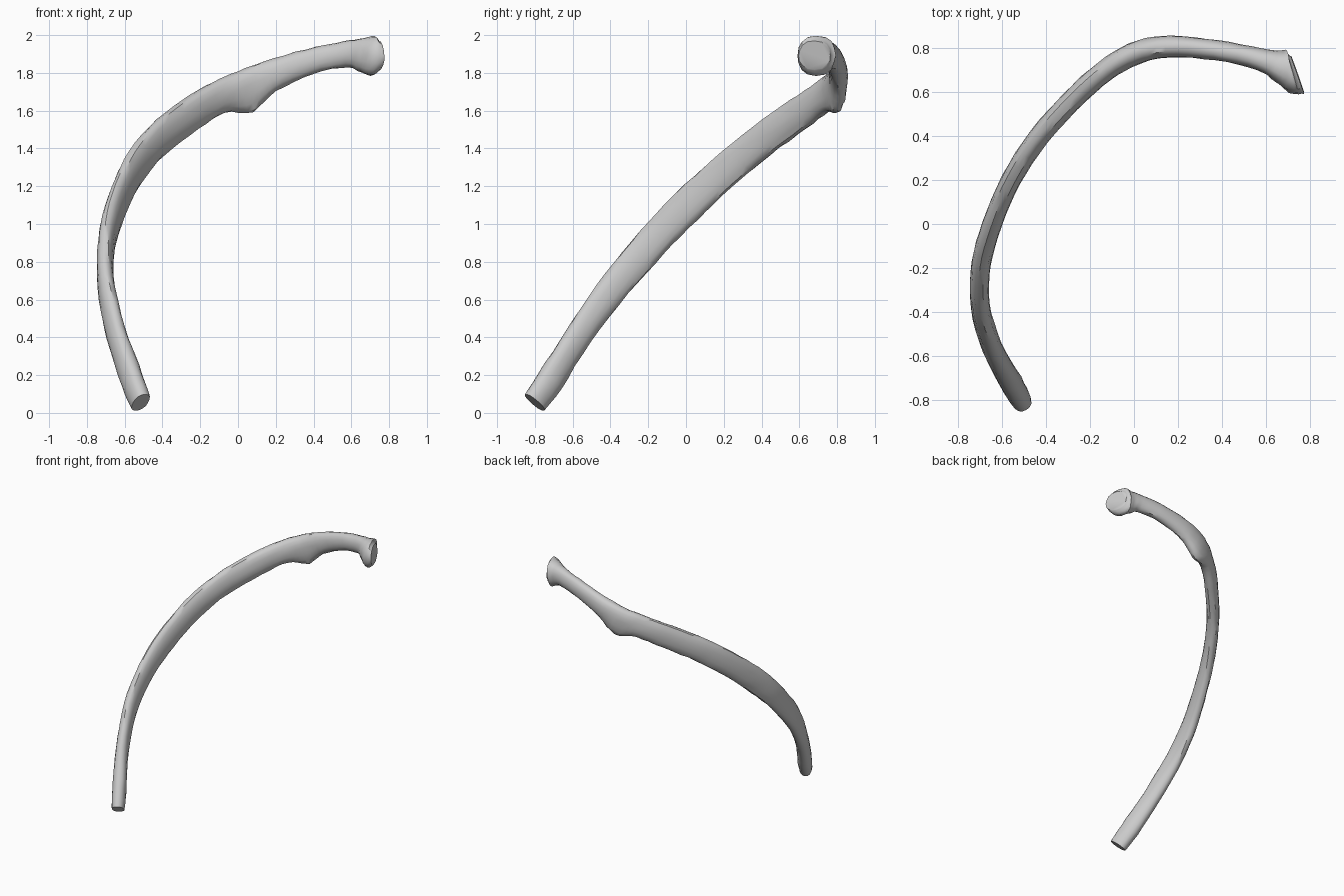
import bpy, bmesh, math, random
from mathutils import Vector, Matrix

cube = bpy.data.objects.get("Cube")
if cube:
    bpy.data.objects.remove(cube, do_unlink=True)

random.seed(4)
SIDES, STEPS = 16, 4

# Stations: x, y, z, half thickness, upper half width, lower half width, yaw
STATIONS = [
    (-.515, -.80, .055, .046, .070, .070, 0),
    (-.56, -.72, .17, .053, .075, .075, 0),
    (-.645, -.56, .42, .047, .073, .073, 0),
    (-.70, -.37, .68, .044, .082, .082, 0),
    (-.695, -.18, .90, .044, .088, .088, 0),
    (-.645, 0, 1.09, .045, .092, .092, 0),
    (-.56, .20, 1.275, .045, .092, .092, 0),
    (-.43, .40, 1.44, .047, .092, .092, 0),
    (-.25, .595, 1.58, .049, .092, .092, 0),
    (-.10, .72, 1.67, .050, .090, .090, 0),
    (.03, .785, 1.73, .052, .085, .145, 0),
    (.17, .807, 1.785, .050, .082, .088, 0),
    (.38, .79, 1.86, .046, .068, .068, 0),
    (.57, .75, 1.90, .050, .068, .070, 5),
    (.655, .717, 1.90, .072, .085, .095, 18),
    (.71, .690, 1.893, .102, .105, .108, 33),
    (.745, .680, 1.893, .090, .075, .075, 33),
]


def catmull(a, b, c, d, t):
    return [0.5 * (2 * q + (r - p) * t + (2 * p - 5 * q + 4 * r - s) * t * t
                   + (3 * q - p - 3 * r + s) * t ** 3)
            for p, q, r, s in zip(a, b, c, d)]


def resample(rows):
    last = len(rows) - 1
    out = []
    for i in range(last):
        for k in range(STEPS):
            out.append(catmull(rows[max(i - 1, 0)], rows[i], rows[i + 1],
                               rows[min(i + 2, last)], k / STEPS))
    return out + [list(rows[-1])]


# Bone shaft: flattened oval sections lofted along the curve
rows = resample(STATIONS)
centres = [Vector(r[:3]) for r in rows]
bm = bmesh.new()
rings = []
for i, row in enumerate(rows):
    tangent = centres[min(i + 1, len(rows) - 1)] - centres[max(i - 1, 0)]
    tangent = (Matrix.Rotation(math.radians(row[6]), 3, 'Z') @ tangent).normalized()
    side = tangent.cross(Vector((0, 0, 1))).normalized()
    up = side.cross(tangent)
    ring = []
    for j in range(SIDES):
        a = math.tau * j / SIDES
        c, s = math.cos(a), math.sin(a)
        width = row[4] if s > 0 else row[5]
        rough = 1 + random.uniform(-.035, .035)
        ring.append(bm.verts.new(centres[i] + rough * (
            side * row[3] * math.copysign(abs(c) ** .85, c) + up * width * s)))
    rings.append(ring)

for r0, r1 in zip(rings, rings[1:]):
    for j in range(SIDES):
        k = (j + 1) % SIDES
        bm.faces.new((r0[j], r0[k], r1[k], r1[j]))
bm.faces.new(rings[0][::-1])
bm.faces.new(rings[-1])
bmesh.ops.recalc_face_normals(bm, faces=bm.faces)

mesh = bpy.data.meshes.new("rib_bone")
bm.to_mesh(mesh)
bm.free()
rib = bpy.data.objects.new("rib_bone", mesh)
bpy.context.collection.objects.link(rib)

# Bone colour
mat = bpy.data.materials.new("bone_grey")
mat.use_nodes = True
colour = (.6, .6, .6, 1)
mat.diffuse_color = colour
mat.node_tree.nodes["Principled BSDF"].inputs["Base Color"].default_value = colour
mesh.materials.append(mat)

bpy.context.view_layer.objects.active = rib
rib.select_set(True)
bpy.ops.object.shade_smooth_by_angle(angle=math.radians(40))
